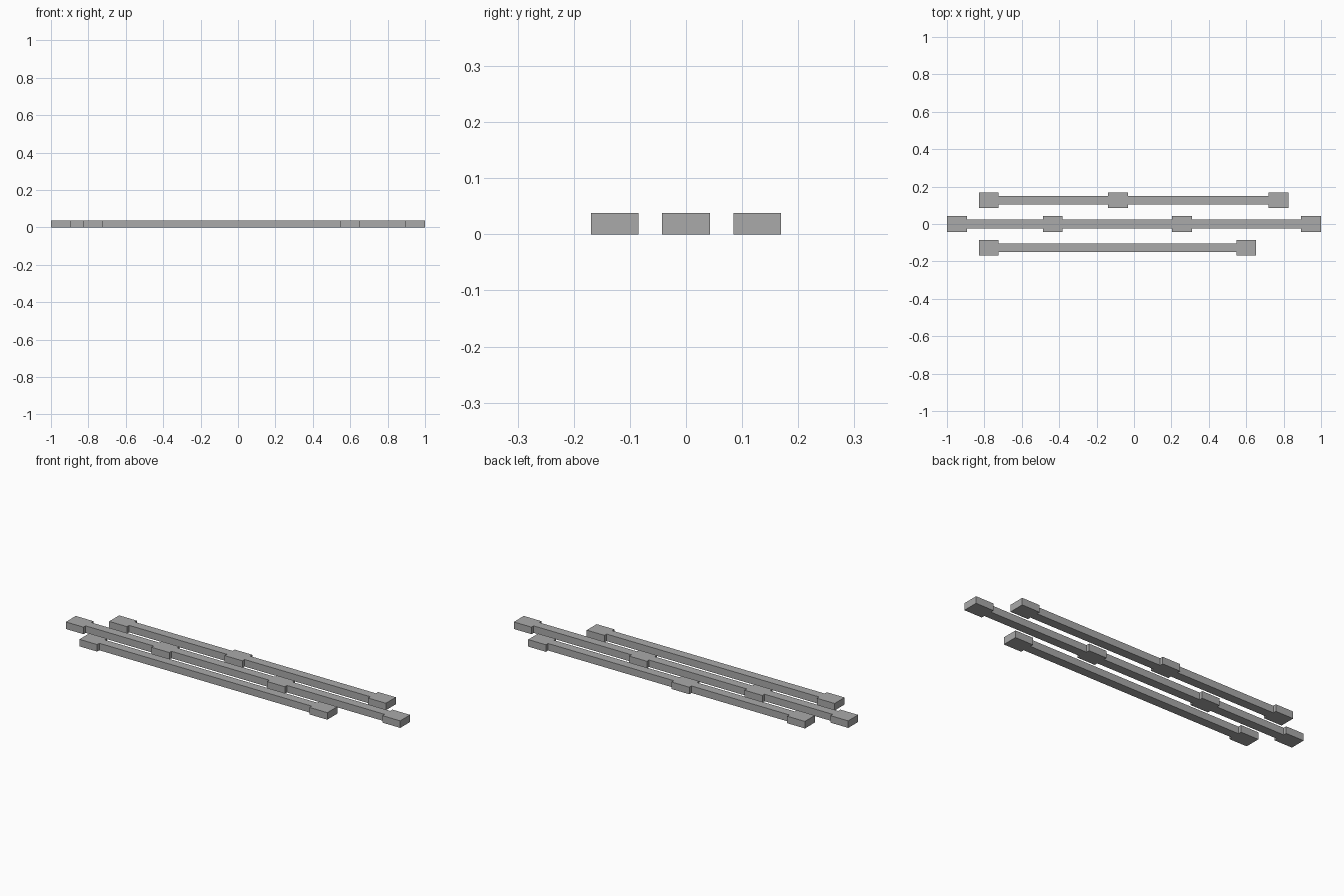
import bpy
import bmesh

cube = bpy.data.objects.get("Cube")
if cube:
    bpy.data.objects.remove(cube, do_unlink=True)

HEIGHT = 0.038
PAD_HALF_LENGTH = 0.053
PAD_HALF_WIDTH = 0.0425
RAIL_HALF_WIDTH = 0.024

grey = bpy.data.materials.new("plain grey")
grey.use_nodes = True
colour = (0.4, 0.4, 0.4, 1)
grey.diffuse_color = colour
grey.node_tree.nodes["Principled BSDF"].inputs["Base Color"].default_value = colour


def make_rail(name, y, pad_centres):
    """Extrude one stepped outline: a narrow rail with wider pads along it."""
    side = []
    for c in pad_centres:
        start, end = c - PAD_HALF_LENGTH, c + PAD_HALF_LENGTH
        side += [(start, RAIL_HALF_WIDTH), (start, PAD_HALF_WIDTH),
                 (end, PAD_HALF_WIDTH), (end, RAIL_HALF_WIDTH)]
    side = side[1:-1]  # the end pads close the outline
    outline = [(x, -w) for x, w in side] + [(x, w) for x, w in reversed(side)]

    bm = bmesh.new()
    base = bm.faces.new([bm.verts.new((x, w, 0)) for x, w in outline])
    top = bmesh.ops.extrude_face_region(bm, geom=[base], use_keep_orig=True)["geom"]
    bmesh.ops.translate(bm, vec=(0, 0, HEIGHT),
                        verts=[v for v in top if isinstance(v, bmesh.types.BMVert)])
    bmesh.ops.recalc_face_normals(bm, faces=bm.faces)
    mesh = bpy.data.meshes.new(name)
    bm.to_mesh(mesh)
    bm.free()
    mesh.materials.append(grey)
    obj = bpy.data.objects.new(name, mesh)
    obj.location.y = y
    bpy.context.collection.objects.link(obj)


# Three parallel rails with their pads
make_rail("front_rail", -0.127, [-0.777, 0.6])
make_rail("middle_rail", 0, [-0.947, -0.434, 0.257, 0.947])
make_rail("back_rail", 0.127, [-0.777, -0.086, 0.772])
